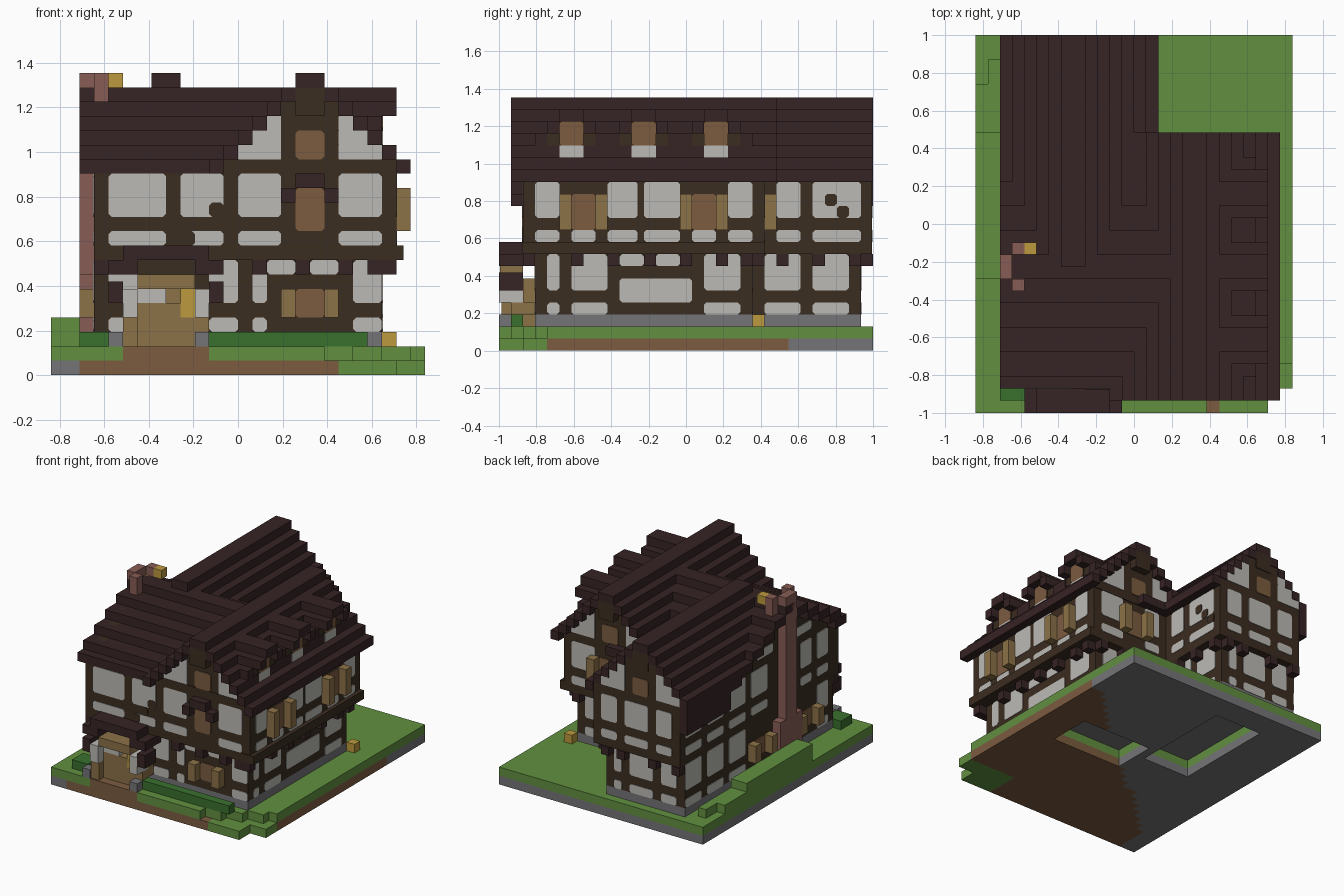
import bpy, bmesh
from mathutils import Vector

if "Cube" in bpy.data.objects:
    bpy.data.objects.remove(bpy.data.objects["Cube"])

U = 2 / 31                      # size of one building block
ORIGIN = Vector((13, 15.5, 0))
THIN = 0.06


def material(name, *rgb):
    m = bpy.data.materials.new(name)
    m.use_nodes = True
    color = (*rgb, 1)
    m.diffuse_color = color
    m.node_tree.nodes["Principled BSDF"].inputs["Base Color"].default_value = color
    return m


ROOF = material("dark roof", .037, .017, .018)
BEAM = material("timber brown", .044, .026, .015)
PLASTER = material("plaster", .50, .49, .46)
GRASS = material("grass green", .12, .275, .051)
HEDGE = material("hedge green", .042, .162, .027)
EARTH = material("warm brown", .202, .107, .051)
TAN = material("light wood", .262, .168, .065)
GOLD = material("lantern gold", .50, .32, .048)
BRICK = material("brick red", .242, .107, .089)
STONE = material("stone grey", .178, .178, .188)


def finish(name, bm, mat):
    bmesh.ops.recalc_face_normals(bm, faces=bm.faces)
    for v in bm.verts:
        v.co = (v.co - ORIGIN) * U
    mesh = bpy.data.meshes.new(name)
    bm.to_mesh(mesh)
    bm.free()
    mesh.materials.append(mat)
    bpy.context.collection.objects.link(bpy.data.objects.new(name, mesh))


def boxes(name, mat, items):
    """Boxes given as (x0, x1, y0, y1, z0, z1) in blocks."""
    bm = bmesh.new()
    for x0, x1, y0, y1, z0, z1 in items:
        for v in bmesh.ops.create_cube(bm, size=1)["verts"]:
            v.co = (x1 if v.co.x > 0 else x0, y1 if v.co.y > 0 else y0,
                    z1 if v.co.z > 0 else z0)
    finish(name, bm, mat)


def plates(name, mat, side, pos, cols, rows, depth=THIN, cut=.2):
    """Thin plates with clipped corners for each column and row on a wall."""
    bm = bmesh.new()
    sign = -1 if side in ("front", "left") else 1
    for a0, a1 in cols:
        for z0, z1 in rows:
            ring = [(a0 + cut, z0), (a1 - cut, z0), (a1, z0 + cut), (a1, z1 - cut),
                    (a1 - cut, z1), (a0 + cut, z1), (a0, z1 - cut), (a0, z0 + cut)]
            along_x = side in ("front", "back")
            vs = [bm.verts.new((a, pos, z) if along_x else (pos, a, z)) for a, z in ring]
            out = bmesh.ops.extrude_face_region(bm, geom=[bm.faces.new(vs)])["geom"]
            step = Vector((0, sign * depth, 0) if along_x else (sign * depth, 0, 0))
            for v in out:
                if isinstance(v, bmesh.types.BMVert):
                    v.co += step
    finish(name, bm, mat)


# Ground: grass over earth and stone, open under the rooms
def ground(i, j, k):
    if (13 <= i < 22 and 13 <= j < 18) or (6 <= i < 12 and 16 <= j < 28):
        return None
    if k == 1:
        if j < (i - 18) / 2:
            return None
        return EARTH if 5 <= i < 11 and j < 3 else GRASS
    if i >= 24 and j < 2:
        return None
    if i >= 20 and j < 4:
        return GRASS
    return EARTH if i >= 2 and j < 2 + i * .88 else STONE


runs = {GRASS: [], EARTH: [], STONE: []}
for k in range(2):
    for i in range(26):
        start = 0
        for j in range(1, 32):
            if j == 31 or ground(i, j, k) != ground(i, start, k):
                if ground(i, start, k):
                    runs[ground(i, start, k)].append((i, i + 1, start, j, k, k + 1))
                start = j
for mat, label in ((GRASS, "lawn"), (EARTH, "earth_and_path"), (STONE, "bedrock")):
    boxes(label, mat, runs[mat])
boxes("grass_bank", GRASS, [(0, 2, 23, 27, 2, 3), (0, 2, 11, 23, 2, 4), (1, 2, 27, 29, 2, 3)])
boxes("hedges", HEDGE, [(12, 22, 1, 2, 2, 3), (2, 4, 1, 3, 2, 3), (11, 12, 1, 2, 2, 3)])

# Wall cores: stone footing, lower storey, jettied upper storey
boxes("footing", STONE, [(3, 23, 3, 21, 2, 3), (3, 13, 20, 30, 2, 3)])
boxes("lower_walls", BEAM, [(3, 23, 3, 21, 3, 8), (3, 13, 20, 30, 3, 8)])
boxes("upper_walls", BEAM, [(3, 24, 2, 22, 8, 14), (3, 14, 20, 30.9, 8, 14),
                            (23, 24.5, 1.9, 22, 8, 9)])
boxes("jetty_ends", ROOF,
      [(23, 24, j, j + 1, 7, 8) for j in (2, 6, 9, 12, 15, 18, 20)] +
      [(13, 14, j, j + 1, 7, 8) for j in (23, 26, 29)] +
      [(i, i + 1, 2, 3, 7, 8) for i in (3, 11, 14, 17, 20, 22)] +
      [(i, i + 1, 30, 31, 7, 8) for i in (3, 6, 10, 12)] +
      [(i, i + 1, 21, 22, 7, 8) for i in (15, 19, 22)])

# Plaster panels between the timbers
UPPER = [(9, 10), (11, 14)]
LOWER = [(3, 4), (5, 8)]
plates("front_upper_plaster", PLASTER, "front", 2, [(4, 8), (9, 12), (13, 16), (20, 23)], UPPER)
plates("front_lower_plaster", PLASTER, "front", 3, [(4, 6), (11, 13), (14, 15), (21, 23)], LOWER)
plates("front_lintel_plaster", PLASTER, "front", 3, [(15, 17), (18, 20)], [(7, 8)])
plates("right_upper_plaster", PLASTER, "right", 24,
       [(3, 5), (9, 11.5), (12, 15), (19, 21)], UPPER)
plates("right_sill_plaster", PLASTER, "right", 24, [(6, 8), (16, 18)], UPPER[:1])
plates("right_lower_plaster", PLASTER, "right", 23, [(4, 5), (6, 9), (17, 20)], LOWER)
plates("right_wide_plaster", PLASTER, "right", 23, [(10, 16)], [(4, 6)])
plates("right_lintel_plaster", PLASTER, "right", 23, [(10, 12), (13, 15)], [(7, 8)])
plates("wing_upper_plaster", PLASTER, "right", 14, [(23, 25), (26, 30)], UPPER)
plates("wing_lower_plaster", PLASTER, "right", 13, [(22, 25), (26, 29)], LOWER)
plates("back_upper_plaster", PLASTER, "back", 30.9, [(4, 6), (7, 10), (11, 13)], UPPER)
plates("back_lower_plaster", PLASTER, "back", 30, [(4, 6), (7, 10), (11, 12)], LOWER)
plates("inner_upper_plaster", PLASTER, "back", 22, [(15, 17), (20, 23)], UPPER)
plates("inner_lower_plaster", PLASTER, "back", 21, [(14, 16), (17, 19), (20, 22)], LOWER)
LEFT = [(4, 6), (7, 9), (15, 18), (19, 22), (23, 26), (27, 30)]
plates("left_upper_plaster", PLASTER, "left", 3, LEFT, UPPER)
plates("left_lower_plaster", PLASTER, "left", 3, LEFT[:1] + LEFT[3:], LOWER)

# Stepped diagonal braces
for s in range(3):
    plates("front_brace", BEAM, "front", 2, [(9 + s, 10 + s)], [(9 + s, 10 + s)], .1)
    plates("wing_brace", BEAM, "right", 14, [(27 + s, 28 + s)], [(12 - s, 13 - s)], .1)


# Shuttered windows
def window(name, side, pos, a, z0, z1, shutters=True):
    plates(name + "_pane", EARTH, side, pos, [(a - 1, a + 1)], [(z0, z1)], .1)
    if shutters:
        plates(name + "_shutters", TAN, side, pos, [(a - 2, a - 1), (a + 1, a + 2)],
               [(z0, z1)], 1, .01)


window("right_front_window", "right", 24, 7, 10, 13)
window("right_rear_window", "right", 24, 17, 10, 13)
window("front_upper_window", "front", 2, 18, 10, 13, False)
window("front_lower_window", "front", 3, 18, 4, 6)
window("inner_window", "back", 22, 18.5, 10, 13)
window("left_front_window", "left", 3, 8, 4, 6)
window("left_rear_window", "left", 3, 16.5, 4, 6)
boxes("window_hood", ROOF, [(17, 19, 1, 2, 13, 14), (16, 17, 1, 2, 12, 13), (19, 20, 1, 2, 12, 13)])

# Main roofs: stepped layers, with rims overhanging each gable
cross, wing, rear, gables = [], [], [], []
for k in range(14, 21):
    d = 20 - k
    x0, x1 = 17 - d, 19 + d
    wing += [(x0, x1, 2.1, 22, k, k + 1), (x0, x0 + 1, 1, 23, k, k + 1),
             (x1 - 1, x1, 1, 23, k, k + 1)]
    x0, x1 = max(2, 7 - d), 9 + d
    start = 11 + 2 * d if d else 12
    rear += [(x0, x1, start, 30.8, k, k + 1), (x0, x0 + 1, start, 31, k, k + 1),
             (x1 - 1, x1, 23, 31, k, k + 1)]
    if d:
        y0, y1 = max(2, 13 - 2 * d), 11 + 2 * d
        cross += [(3.1, 18, y0, y1, k, k + 1), (2, 3.1, y0, y0 + 2, k, k + 1),
                  (2, 3.1, y1 - 2, y1, k, k + 1)]
        # timber infill behind the rims
        gables += [(18 - d, 18 + d, 2, 22.1, k, k + 1), (8 - d, 8 + d, 30, 30.9, k, k + 1),
                   (3, 4, y0 + 1, y1 - 1, k, k + 1)]
boxes("cross_roof", ROOF, cross)
boxes("right_wing_roof", ROOF, wing)
boxes("rear_wing_roof", ROOF, rear + [(2, 3, 23, 31, 12, 14)])
boxes("gable_timbers", BEAM, gables + [(17, 19, 1, 2, 18, 20), (12, 24, 1.9, 2, 14, 15),
                                       (17, 19, 22, 23, 18, 20), (7, 9, 30, 31, 18, 20)])

# Gable plaster, stepping inward as it rises
for side, pos, mid in (("front", 2, 18), ("back", 22.1, 18), ("back", 30.9, 8)):
    for s in range(3):
        edge = 5 - s
        plates("gable_plaster", PLASTER, side, pos,
               [(mid - edge, mid - 2), (mid + 2, mid + edge)], [(15 + s, 16 + s)], THIN, .02)
    window("gable_window", side, pos, mid, 15, 17, False)
plates("left_gable_plaster", PLASTER, "left", 3, [(7, 10), (14, 17)], [(15, 16)])

# Three dormers on the right slope
for c in (6, 12, 18):
    boxes("dormer_frame", BEAM, [(18, 22.9, c - 2, c + 2, 15, 18), (18, 23, c - 1, c + 1, 15, 19)])
    boxes("dormer_roof", ROOF, [(17, 24, c - 1, c + 1, 19, 20)] +
          [(18, 24, c + s, c + s + 1, 18, 19) for s in (-2, 1)] +
          [(18, 23, c + s, c + s + 1, 17, 18) for s in (-3, 2)])
    plates("dormer_pane", EARTH, "right", 23, [(c - 1, c + 1)], [(17, 19)])
    plates("dormer_plaster", PLASTER, "right", 23, [(c - 1, c + 1)], [(16, 17)], THIN, .02)

# Chimney on the left side
boxes("chimney", BRICK, [(2, 3, 11, 13, 2, 21), (2, 3, 10, 14, 2, 7),
                         (3, 4, 10, 11, 18, 21), (3, 4, 13, 14, 18, 21)])
boxes("chimney_flue", TAN, [(3, 4, 11, 13, 18, 20)])
boxes("lanterns", GOLD, [(4, 5, 13, 14, 20, 21), (23, 24, 21, 22, 2, 3), (9, 10, 1, 2, 4, 6)])

# Entrance porch
boxes("porch_roof", ROOF, [(7, 9, 0, 3, 8, 9)] +
      [(8 + s * a, 8 + s * (a + 2), 0, 3, 9 - a, 10 - a) for s in (-1, 1) for a in (1, 2)] +
      [(8 + s * 3, 8 + s * 4, 0, 2, 5, 6.5) for s in (-1, 1)])
boxes("porch_footing", STONE, [(x, x + 1, 0, 1, 2, 3) for x in (4, 10)])
boxes("porch_walls", PLASTER, [(5, 6, 0, 2, 4, 6), (10, 11, 0, 2, 4, 6), (6, 8, 1, 2, 5, 6)])
boxes("porch_timber", TAN, [(6, 10, .1, 2, 6, 7), (5, 11, 2, 3, 3, 6), (6, 10, 1, 3, 2, 5),
                            (5, 6, .2, 2, 2, 4), (10, 11, 1, 2, 3, 4)])
